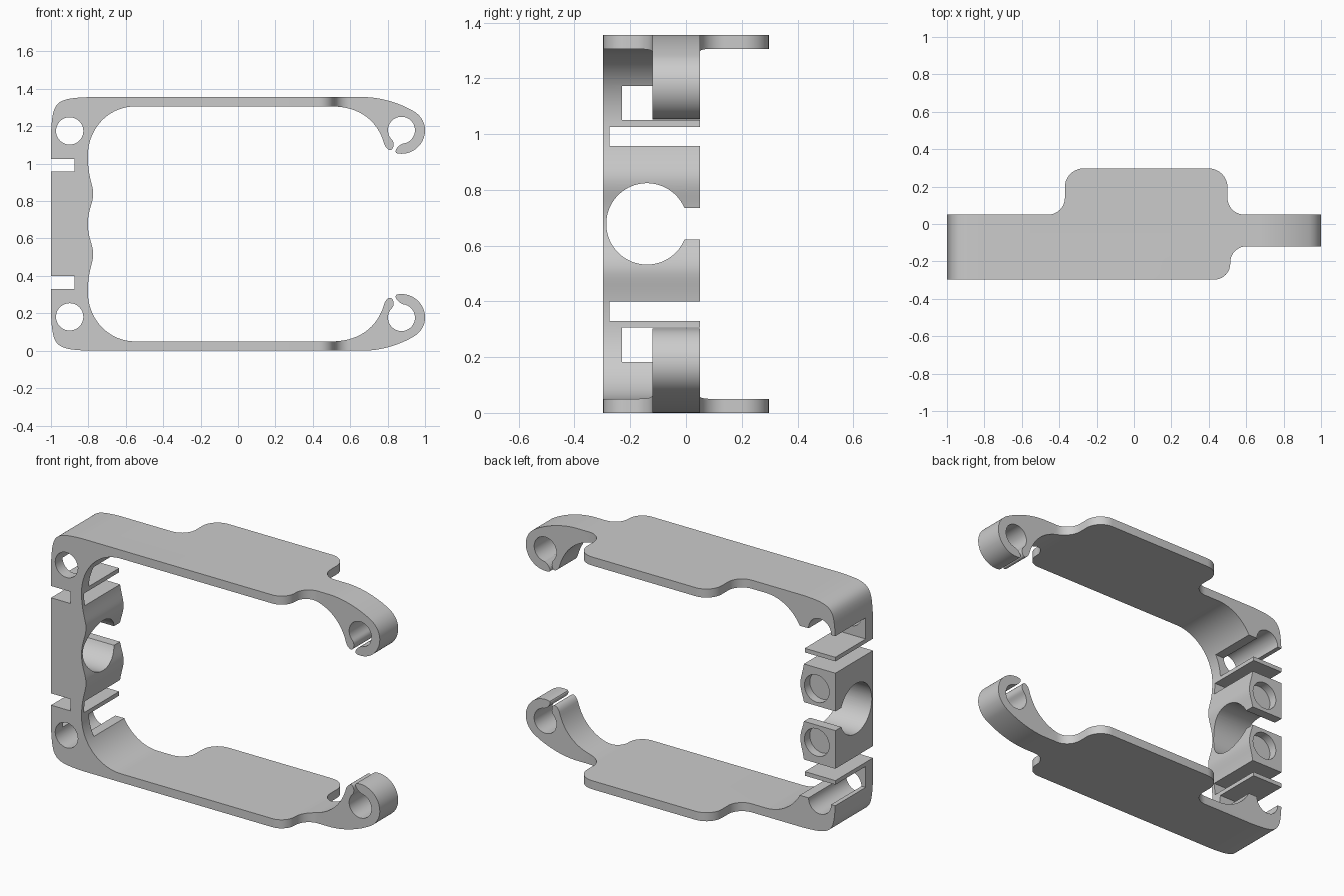
import bpy, bmesh, math
from mathutils import Vector

if "Cube" in bpy.data.objects:
    bpy.data.objects.remove(bpy.data.objects["Cube"])

MID = 0.678  # mirror height


def bez(p0, p1, p2, p3, n=14):
    a, b, c, d = map(Vector, (p0, p1, p2, p3))
    return [tuple(a*(1-t)**3 + 3*b*t*(1-t)**2 + 3*c*t*t*(1-t) + d*t**3)
            for t in (i / n for i in range(n + 1))]


def arc(cx, cz, r, a0, a1, n):
    return [(cx + r*math.cos(math.radians(a0 + (a1-a0)*i/n)),
             cz + r*math.sin(math.radians(a0 + (a1-a0)*i/n))) for i in range(n + 1)]


def rounded(corners, n=10):
    """Polygon from (x, y, radius) with rounded right-angle corners."""
    out, m = [], len(corners)
    for i, (x, y, r) in enumerate(corners):
        p = Vector((x, y))
        if r == 0:
            out.append((x, y))
            continue
        u = (Vector(corners[i-1][:2]) - p).normalized() * r
        v = (Vector(corners[(i+1) % m][:2]) - p).normalized() * r
        k = 0.448
        out += bez(p + u, p + u*k, p + v*k, p + v, n)
    return out


def clean(pts):
    out = []
    for p in pts:
        if not out or (Vector(p) - Vector(out[-1])).length > 1e-4:
            out.append(p)
    if (Vector(out[0]) - Vector(out[-1])).length < 1e-4:
        out.pop()
    return out


def prism(name, pts, axis, lo, hi):
    """Extrude a 2D outline along axis x, y or z."""
    place = {'x': lambda a, b, d: (d, a, b), 'y': lambda a, b, d: (a, d, b),
             'z': lambda a, b, d: (a, b, d)}[axis]
    bm = bmesh.new()
    face = bm.faces.new([bm.verts.new(place(a, b, lo)) for a, b in clean(pts)])
    ext = bmesh.ops.extrude_face_region(bm, geom=[face])
    verts = [v for v in ext['geom'] if isinstance(v, bmesh.types.BMVert)]
    bmesh.ops.translate(bm, vec=place(0, 0, hi - lo), verts=verts)
    bmesh.ops.recalc_face_normals(bm, faces=bm.faces)
    me = bpy.data.meshes.new(name)
    bm.to_mesh(me)
    bm.free()
    ob = bpy.data.objects.new(name, me)
    bpy.context.collection.objects.link(ob)
    return ob


def circle(a, b, r, n=48):
    return arc(a, b, r, 0, 360, n)


def box(a0, a1, b0, b1):
    return [(a0, b0), (a1, b0), (a1, b1), (a0, b1)]


def boolean(ob, cutter, op='DIFFERENCE'):
    cutter.hide_render = True
    mod = ob.modifiers.new('cut', 'BOOLEAN')
    mod.operation, mod.object, mod.solver = op, cutter, 'EXACT'
    bpy.context.view_layer.objects.active = ob
    bpy.ops.object.modifier_apply(modifier=mod.name)
    bpy.data.objects.remove(cutter)


# Upper half of the front outline: outer corner, top bar, open hook, inner edge
hx, hz = 0.874, 1.179
half = [(-1, MID)]
half += bez((-1, 1.16), (-0.99, 1.33), (-0.985, 1.35), (-0.79, 1.356))
half += bez((0.68, 1.356), (0.80, 1.352), (0.90, 1.305), (0.945, 1.277))
half += bez((0.945, 1.277), (0.978, 1.255), (1.0, 1.22), (1.0, hz))
half += arc(hx, hz, 0.126, 0, -100, 20)
half += bez(half[-1], (0.83, 1.06), (0.85, 1.095), (0.880, 1.107), 8)
half += arc(hx, hz, 0.072, -85, 225, 40)
half += bez(half[-1], (0.835, 1.115), (0.835, 1.095), (0.826, 1.08), 6)
half += bez((0.826, 1.08), (0.815, 1.062), (0.79, 1.08), (0.782, 1.105), 8)
half += bez((0.782, 1.105), (0.75, 1.22), (0.66, 1.306), (0.50, 1.306), 20)
half += bez((-0.55, 1.306), (-0.69, 1.306), (-0.803, 1.19), (-0.803, 1.04), 24)
half += bez((-0.803, 1.04), (-0.803, 0.93), (-0.774, 0.885), (-0.774, 0.84))
half += bez((-0.774, 0.84), (-0.774, 0.79), (-0.803, 0.75), (-0.803, MID))
outline = half + [(x, 2*MID - z) for x, z in reversed(half)]
frame = prism('clip_frame', outline, 'y', -0.4, 0.4)

# Plan outline: wide pads on the bars, narrow hooks
plan = rounded([(-1.1, 0.05, 0), (-0.37, 0.05, 0.09), (-0.37, 0.297, 0.1), (0.5, 0.297, 0.1),
                (0.5, 0.05, 0.09), (1.1, 0.05, 0), (1.1, -0.12, 0), (0.515, -0.12, 0.085),
                (0.515, -0.297, 0.085), (-1.1, -0.297, 0)])
boolean(frame, prism('plan_cutter', plan, 'z', -0.2, 1.6), 'INTERSECT')

# Openings repeated above and below the middle
for s in (1, -1):
    def zr(a, b):
        return sorted((MID + s*(a - MID), MID + s*(b - MID)))
    # corner bore
    boolean(frame, prism('bore', circle(-0.9, MID + s*0.497, 0.073), 'y', -0.5, 0.5))
    # window behind the front plate
    boolean(frame, prism('window', box(-0.23, 0.2, *zr(1.05, 1.173)), 'x', -1.2, -0.6))
    # slot and its front notch
    boolean(frame, prism('slot', box(-0.275, 0.2, *zr(0.957, 1.026)), 'x', -1.2, -0.6))
    boolean(frame, prism('notch', box(-1.2, -0.875, *zr(0.957, 1.026)), 'y', -0.5, 0.5))
    # blind pocket in the back
    boolean(frame, prism('pocket', circle(-0.88, MID + s*0.157, 0.08), 'y', 0.0, 0.2))

# Central hole with its open slot
boolean(frame, prism('centre_hole', circle(-0.14, MID, 0.146, 64), 'x', -1.2, -0.6))
boolean(frame, prism('centre_slot', box(-0.1, 0.2, MID - 0.056, MID + 0.056), 'x', -1.2, -0.6))

frame.select_set(True)
bpy.context.view_layer.objects.active = frame
bpy.ops.object.shade_smooth_by_angle(angle=math.radians(30))
